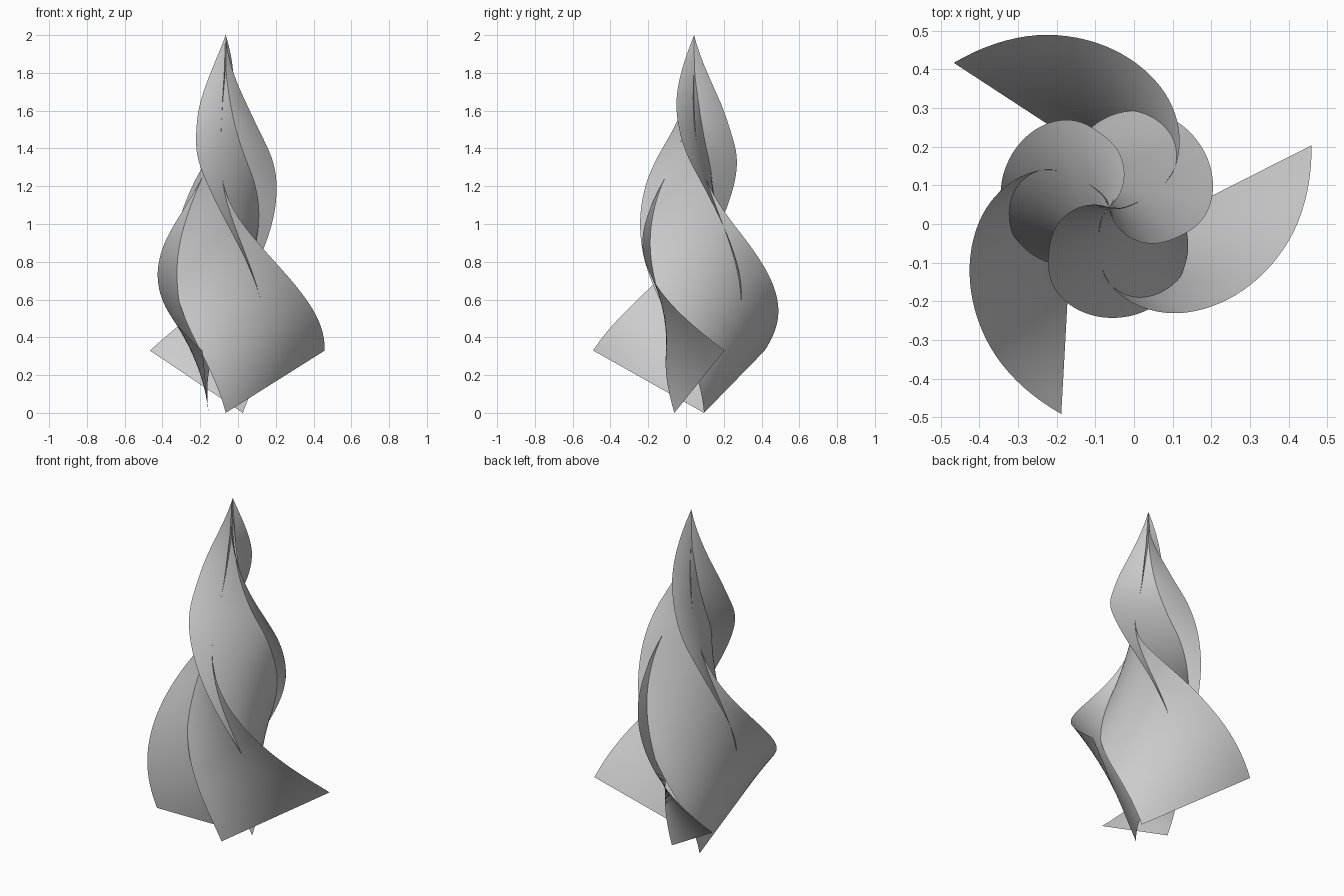
import bpy, math
from mathutils import Vector

if "Cube" in bpy.data.objects:
    bpy.data.objects.remove(bpy.data.objects["Cube"])

AXIS = Vector((-0.065, 0.043, 0))
# blade edges before twisting: (height, along the blade, distance from twist axis)
INNER = [(0, -.094, .046), (.28, -.174, .068), (.5, -.228, .078), (.75, -.264, .088), (.98, -.27, .095),
         (1.2, -.256, .097), (1.35, -.23, .085), (1.5, -.18, .065), (1.65, -.132, .045), (2, 0, 0)]
OUTER = [(.33, .54, .095), (.55, .455, .115), (.87, .315, .118), (1.09, .213, .092),
         (1.43, .075, .018), (1.75, .02, -.003), (2, 0, 0)]


def sample(keys, z):
    """Smooth curve through the keys at height z."""
    n = len(keys)
    i = max(k for k in range(n - 1) if keys[k][0] <= z or k == 0)

    def slope(k, c):
        a, b = keys[max(k - 1, 0)], keys[min(k + 1, n - 1)]
        return (b[c] - a[c]) / (b[0] - a[0])
    p, q = keys[i], keys[i + 1]
    h = q[0] - p[0]
    t = (z - p[0]) / h
    return [p[c] * (2*t**3 - 3*t*t + 1) + q[c] * (3*t*t - 2*t**3)
            + h * (slope(i, c) * (t**3 - 2*t*t + t) + slope(i + 1, c) * (t**3 - t*t)) for c in (1, 2)]


def twisted(keys, z):
    a, d = sample(keys, z)
    n = math.radians(-63 - 112 * (z - .33))
    return Vector((d * math.cos(n) - a * math.sin(n), d * math.sin(n) + a * math.cos(n), z))


def blade(name, turn, rows=72, cols=12):
    verts, faces = [], []
    c, s = math.cos(turn), math.sin(turn)
    w = cols + 1
    # straight sloping rulings from the inner edge to the outer edge
    for i in range(rows):
        t = i / rows
        p, q = twisted(INNER, 2 * t), twisted(OUTER, .33 + 1.67 * t)
        for j in range(w):
            v = p.lerp(q, j / cols)
            verts.append(AXIS + Vector((c * v.x - s * v.y, s * v.x + c * v.y, v.z)))
    for i in range(rows - 1):
        for j in range(cols):
            k = i * w + j
            faces.append((k, k + 1, k + w + 1, k + w))
    # pointed tip
    tip = len(verts)
    verts.append(AXIS + Vector((0, 0, 2)))
    for j in range(cols):
        k = (rows - 1) * w + j
        faces.append((k, k + 1, tip))
    me = bpy.data.meshes.new(name)
    me.from_pydata(verts, [], faces)
    ob = bpy.data.objects.new(name, me)
    bpy.context.collection.objects.link(ob)
    bpy.context.view_layer.objects.active = ob
    ob.select_set(True)
    bpy.ops.object.shade_smooth_by_angle(angle=math.radians(40))
    ob.select_set(False)


# three identical blades around the twist axis
for i in range(3):
    blade(f"twisted_blade_{i + 1}", i * 2 * math.pi / 3)
